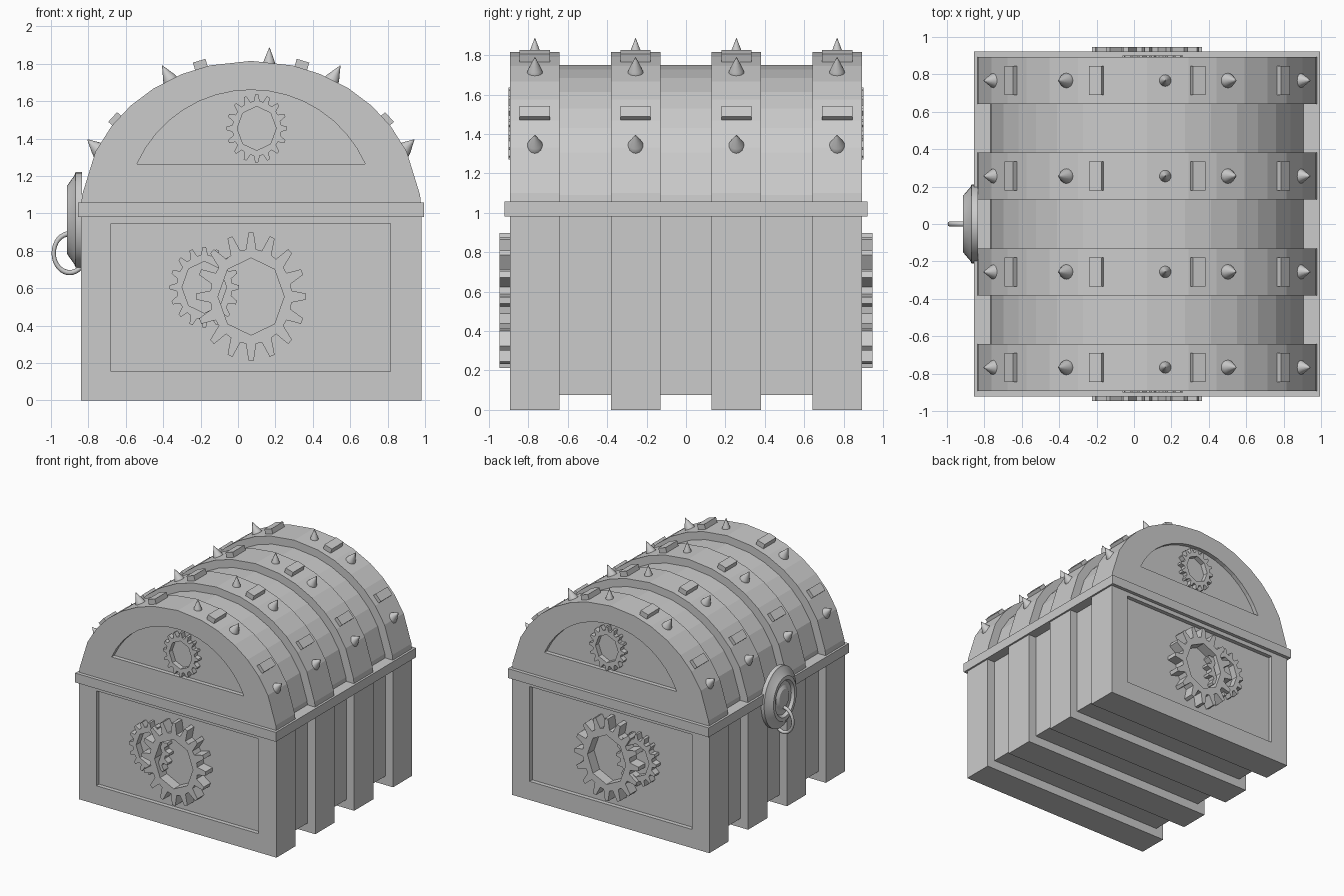
import bpy, bmesh, math
from mathutils import Vector

if "Cube" in bpy.data.objects:
    bpy.data.objects.remove(bpy.data.objects["Cube"])

CX, CZ = 0.07, 1.0          # chest centre line, lid arc centre height
RIBS = [-0.767, -0.256, 0.256, 0.767]
HALF = 0.126                # half rib width


def finish(name, bm):
    bmesh.ops.recalc_face_normals(bm, faces=bm.faces)
    me = bpy.data.meshes.new(name)
    bm.to_mesh(me)
    bm.free()
    ob = bpy.data.objects.new(name, me)
    bpy.context.collection.objects.link(ob)
    return ob


def smooth(ob, angle=35):
    bpy.ops.object.select_all(action='DESELECT')
    ob.select_set(True)
    bpy.context.view_layer.objects.active = ob
    bpy.ops.object.shade_smooth_by_angle(angle=math.radians(angle))


def prism(name, pts, y0, y1):
    """Extrude an x/z outline along y."""
    bm = bmesh.new()
    a = [bm.verts.new((x, y0, z)) for x, z in pts]
    b = [bm.verts.new((x, y1, z)) for x, z in pts]
    bm.faces.new(a)
    bm.faces.new(b[::-1])
    n = len(pts)
    for i in range(n):
        j = (i + 1) % n
        bm.faces.new((a[i], a[j], b[j], b[i]))
    return finish(name, bm)


def rect(x0, x1, z0, z1):
    return [(x0, z0), (x1, z0), (x1, z1), (x0, z1)]


def dome(rx, rz):
    half = [7, 24, 35, 45, 55, 66, 76]
    angs = half + [90] + [180 - a for a in reversed(half)]
    arc = [(CX + rx * math.cos(math.radians(a)), CZ + rz * math.sin(math.radians(a))) for a in angs]
    return [(CX + rx, 1.03)] + arc + [(CX - rx, 1.03)]


def cut(ob, pts, s):
    """Sink a shallow panel into an end face."""
    c = prism("panel_cutter", pts, s * 0.858, s * 1.1)
    c.hide_render = True
    m = ob.modifiers.new("panel", 'BOOLEAN')
    m.operation, m.object, m.solver = 'DIFFERENCE', c, 'EXACT'
    bpy.context.view_layer.objects.active = ob
    bpy.ops.object.modifier_apply(modifier=m.name)
    bpy.data.objects.remove(c)


def gear(name, cx, cz, rx, rz, root, hole, y0, y1, teeth=16):
    """Oval gear with an eight-sided hole."""
    outer, inner = [], []
    n = teeth * 4
    corner = lambda k: Vector((math.cos(k * math.pi / 4), math.sin(k * math.pi / 4)))
    for i in range(n):
        t, k = divmod(i, 4)
        a = (t + (-0.32, -0.12, 0.12, 0.32)[k]) * math.tau / teeth
        r = (root, 1, 1, root)[k]
        outer.append((cx + rx * r * math.cos(a), cz + rz * r * math.sin(a)))
        seg, f = divmod(i * 8 / n, 1)
        p = corner(seg).lerp(corner(seg + 1), f) * hole
        inner.append((cx + rx * p.x, cz + rz * p.y))
    bm = bmesh.new()
    loops = [[bm.verts.new((x, y, z)) for x, z in pts]
             for pts, y in ((outer, y0), (outer, y1), (inner, y1), (inner, y0))]
    for q in range(4):
        u, v = loops[q], loops[(q + 1) % 4]
        for i in range(n):
            j = (i + 1) % n
            bm.faces.new((u[i], u[j], v[j], v[i]))
    return finish(name, bm)


# Core body and barrel lid
prism("body_core", rect(CX - 0.84, CX + 0.84, 0.075, 1.0), -0.7, 0.7)
prism("lid_core", dome(0.84, 0.75), -0.7, 0.7)

# Ribs, with sunken panels on the two ends
R = 0.668
arch = []
a0 = math.asin((1.265 - 0.992) / R)
for i in range(17):
    a = a0 + (math.pi - 2 * a0) * i / 16
    arch.append((CX + R * math.cos(a), 0.992 + R * math.sin(a)))
for i, y in enumerate(RIBS):
    body = prism("body_rib", rect(CX - 0.91, CX + 0.91, 0, 1.0), y - HALF, y + HALF)
    lid = prism("lid_rib", dome(0.91, 0.815), y - HALF, y + HALF)
    if i in (0, 3):
        s = -1 if i == 0 else 1
        cut(body, rect(-0.68, 0.815, 0.155, 0.945), s)
        cut(lid, arch, s)

# Rim between body and lid
prism("rim", rect(-0.855, 0.995, 0.98, 1.058), -0.922, 0.922)

# Gears on both ends
for s in (-1, 1):
    gear("large_gear", 0.07, 0.555, 0.295, 0.343, 0.74, 0.6, s * 0.85, s * 0.946)
    gear("small_gear", -0.18, 0.605, 0.186, 0.216, 0.8, 0.64, s * 0.85, s * 0.915)
    gear("lid_gear", 0.1, 1.454, 0.163, 0.183, 0.8, 0.64, s * 0.85, s * 0.9)

# Spikes (base x, z, tip x, z, radius) and square studs (angle position) on every rib
SPIKES = [(-0.735, 1.33, -0.805, 1.395, 0.046), (-0.355, 1.70, -0.405, 1.79, 0.043),
          (0.166, 1.79, 0.168, 1.887, 0.034), (0.495, 1.70, 0.547, 1.79, 0.043),
          (0.875, 1.33, 0.943, 1.395, 0.046)]
STUDS = [(-0.65, 1.497, 138), (-0.2, 1.79, 107), (0.34, 1.79, 73), (0.79, 1.497, 42)]
for y in RIBS:
    for bx, bz, tx, tz, r in SPIKES:
        d = Vector((tx - bx, 0, tz - bz))
        n = d.normalized()
        u = Vector((0, 1, 0))
        w = n.cross(u)
        bm = bmesh.new()
        rings = []
        for t, k in ((-0.25, 0.85), (0.05, 1.0), (0.3, 0.8), (1, 0.03)):
            c = Vector((bx, y, bz)) + d * t
            rings.append([bm.verts.new(c + r * k * (u * math.cos(q * math.tau / 16) + w * math.sin(q * math.tau / 16)))
                          for q in range(16)])
        for p, q in zip(rings, rings[1:]):
            for i in range(16):
                j = (i + 1) % 16
                bm.faces.new((p[i], p[j], q[j], q[i]))
        bm.faces.new(rings[0])
        bm.faces.new(rings[-1])
        smooth(finish("spike", bm), 50)
    for x, z, a in STUDS:
        a = math.radians(a)
        n, t = Vector((math.cos(a), math.sin(a))), Vector((-math.sin(a), math.cos(a)))
        c = Vector((x, z))
        prism("square_stud", [tuple(c + n * h * 0.027 + t * k * 0.035)
                              for h, k in ((-1, -1), (-1, 1), (1, 1), (1, -1))], y - 0.077, y + 0.077)

# Oval lock plate on the left side, lathed from a stepped profile
prof = [(1, -0.835), (1, -0.868), (0.93, -0.875), (0.72, -0.913), (0.6, -0.913),
        (0.54, -0.89), (0.4, -0.89), (0.3, -0.905), (0.02, -0.91)]
bm = bmesh.new()
N = 32
rings = [[bm.verts.new((x, 0.212 * r * math.cos(i * math.tau / N), 0.965 + 0.255 * r * math.sin(i * math.tau / N)))
          for i in range(N)] for r, x in prof]
for p, q in zip(rings, rings[1:]):
    for i in range(N):
        j = (i + 1) % N
        bm.faces.new((p[i], p[j], q[j], q[i]))
bm.faces.new(rings[0])
bm.faces.new(rings[-1])
smooth(finish("lock_plate", bm), 25)

# Pull ring
bpy.ops.mesh.primitive_torus_add(major_radius=0.104, minor_radius=0.014, major_segments=32, minor_segments=10,
                                 location=(-0.9, 0, 0.787), rotation=(math.pi / 2, 0, 0))
ring = bpy.context.object
ring.name = "pull_ring"
ring.scale = (0.82, 1, 1)
smooth(ring, 60)
